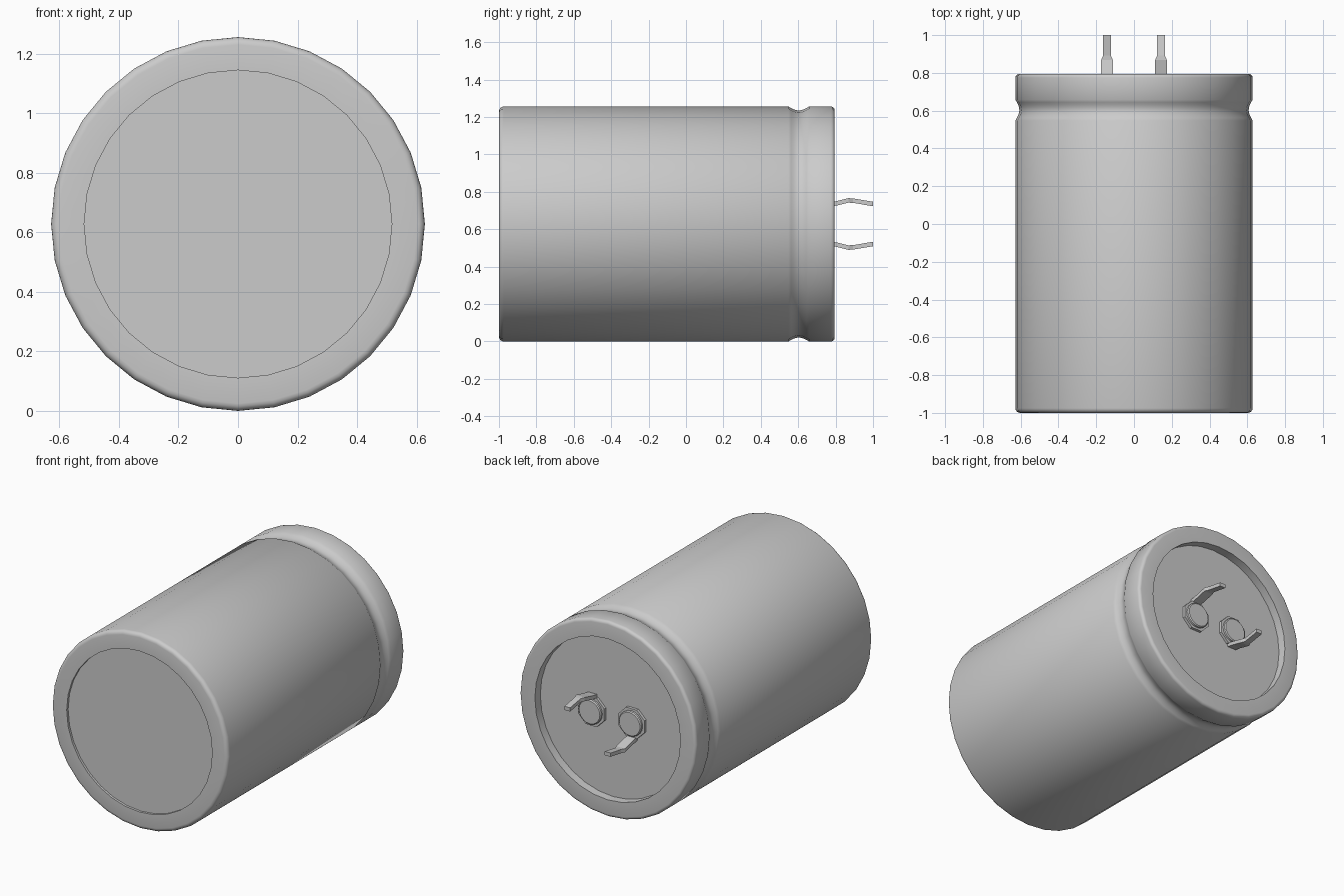
import bpy, bmesh, math

if "Cube" in bpy.data.objects:
    bpy.data.objects.remove(bpy.data.objects["Cube"])

R, SIDES = 0.628, 32
CZ = R  # height of the can axis


def finish(name, bm, angle=None):
    bmesh.ops.recalc_face_normals(bm, faces=bm.faces)
    me = bpy.data.meshes.new(name)
    bm.to_mesh(me)
    bm.free()
    ob = bpy.data.objects.new(name, me)
    bpy.context.collection.objects.link(ob)
    if angle:
        bpy.ops.object.select_all(action='DESELECT')
        bpy.context.view_layer.objects.active = ob
        ob.select_set(True)
        bpy.ops.object.shade_smooth_by_angle(angle=math.radians(angle))
    return ob


def lathe(name, profile, sides, x=0, phase=0, angle=None):
    """Turn (radius, y) points about the y axis and cap both ends."""
    bm = bmesh.new()
    rings = []
    for r, y in profile:
        angs = [2 * math.pi * (i + phase) / sides for i in range(sides)]
        rings.append([bm.verts.new((x + r * math.cos(a), y, CZ + r * math.sin(a))) for a in angs])
    for a, b in zip(rings, rings[1:]):
        for i in range(sides):
            j = (i + 1) % sides
            bm.faces.new((a[i], a[j], b[j], b[i]))
    bm.faces.new(rings[0])
    bm.faces.new(rings[-1])
    return finish(name, bm, angle)


def arc(r0, y0, rad, start, end, n):
    return [(r0 + rad * math.cos(math.radians(start + (end - start) * i / n)),
             y0 + rad * math.sin(math.radians(start + (end - start) * i / n)))
            for i in range(n + 1)]


# Can: recessed front disc, rounded rims, crimp groove and sunken back
groove = [(R - 0.021 * math.sin(math.pi * i / 8), 0.548 + 0.11 * i / 8) for i in range(9)]
can = ([(0.517, -0.985), (0.517, -1.0)]
       + arc(R - 0.025, -0.975, 0.025, -90, 0, 4)
       + groove
       + arc(R - 0.02, 0.775, 0.02, 0, 90, 4)
       + [(0.517, 0.795), (0.517, 0.74)])
lathe("can", can, SIDES, angle=35)

# Terminals: octagonal plate, rivet and bent tapered pin, turned half round for the second
PATH = [(0.742, 0.098), (0.79, 0.107), (0.868, 0.126), (0.893, 0.125), (1.0, 0.107)]
HALF_WIDTHS = [0.031, 0.031, 0.031, 0.02, 0.02]
for side, s in (("right", 1), ("left", -1)):
    x = s * 0.143
    lathe(side + "_plate", [(0.1, 0.735), (0.1, 0.758)], 8, x, 0.5)
    lathe(side + "_rivet", [(0.08, 0.735), (0.08, 0.77), (0.074, 0.776)], 20, x, angle=35)
    bm = bmesh.new()
    loops = []
    for (y, dz), w in zip(PATH, HALF_WIDTHS):
        loops.append([bm.verts.new((x + s * dx, y, CZ + s * (dz + t)))
                      for dx, t in ((-w, -0.012), (w, -0.012), (w, 0.012), (-w, 0.012))])
    for a, b in zip(loops, loops[1:]):
        for i in range(4):
            j = (i + 1) % 4
            bm.faces.new((a[i], a[j], b[j], b[i]))
    bm.faces.new(loops[0])
    bm.faces.new(loops[-1])
    finish(side + "_pin", bm)
